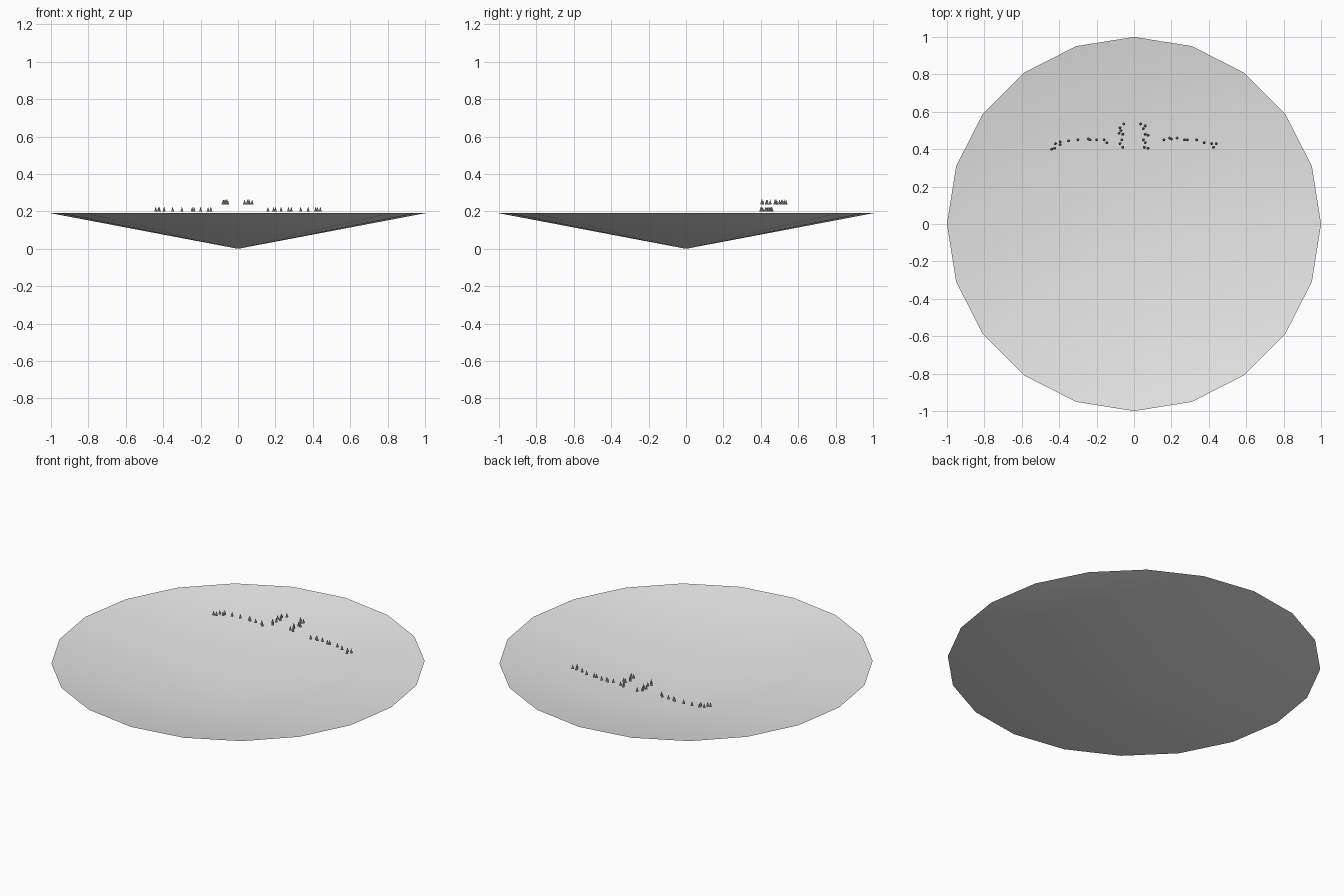
import bpy
import bmesh
from mathutils import Matrix

default_cube = bpy.data.objects.get("Cube")
if default_cube:
    bpy.data.objects.remove(default_cube, do_unlink=True)

RIM_HEIGHT = 0.19


def make_material(name, grey):
    colour = (grey, grey, grey, 1.0)
    material = bpy.data.materials.new(name)
    material.use_nodes = True
    material.diffuse_color = colour
    material.node_tree.nodes["Principled BSDF"].inputs["Base Color"].default_value = colour
    return material


def finish_object(name, bm, material, smooth):
    mesh = bpy.data.meshes.new(name)
    bm.to_mesh(mesh)
    bm.free()
    mesh.materials.append(material)
    for polygon in mesh.polygons:
        polygon.use_smooth = smooth
    obj = bpy.data.objects.new(name, mesh)
    bpy.context.collection.objects.link(obj)
    return obj


light_grey = make_material("light grey", 0.8)
spike_grey = make_material("mid grey", 0.5)

# Shallow open bowl: a wide cone standing on its tip, facing upward
bm = bmesh.new()
rim = bmesh.ops.create_circle(bm, cap_tris=True, cap_ends=True, segments=20, radius=1.0)["verts"]
for vert in rim:
    vert.co.z = RIM_HEIGHT if vert.co.xy.length > 0.5 else 0.0
bm.normal_update()
for face in bm.faces:
    if face.normal.z < 0:
        face.normal_flip()
finish_object("bowl", bm, light_grey, True)


def spike_cluster(name, base, spots):
    """Join a group of little cones; spots are x, y in hundredths."""
    bm = bmesh.new()
    height = 0.026
    for x, y in spots:
        place = Matrix.Translation((x / 100, y / 100, base + height / 2))
        bmesh.ops.create_cone(bm, cap_ends=True, segments=8, radius1=0.008,
                              radius2=0.0, depth=height, matrix=place)
    finish_object(name, bm, spike_grey, False)


# Lower rows of spikes on either side
spike_cluster("right_spike_row", 0.199, [
    (-44, 40), (-42.5, 40.5), (-42, 43), (-39.5, 42.5), (-39.5, 44), (-35, 44.5),
    (-30, 45), (-24.5, 45.5), (-23.5, 45), (-20, 45), (-16, 45), (-14.5, 43.5)])
spike_cluster("left_spike_row", 0.199, [
    (16, 45), (19, 46), (20, 45.5), (23, 46), (27, 45), (28.5, 45),
    (33.5, 45), (37.5, 43.5), (41.5, 43), (42.5, 41), (44, 43)])

# Raised clusters of spikes beside the middle
spike_cluster("right_spike_cluster", 0.238, [
    (-5.5, 53.5), (-7.5, 51.5), (-7, 50), (-8, 48.5), (-6, 48),
    (-6.5, 45), (-7.5, 43), (-6, 41)])
spike_cluster("left_spike_cluster", 0.238, [
    (3.5, 53.5), (6, 52.5), (5, 51), (6, 48), (7.5, 47.5),
    (5, 45), (6, 43.5), (5.5, 41), (7.5, 40.5)])
